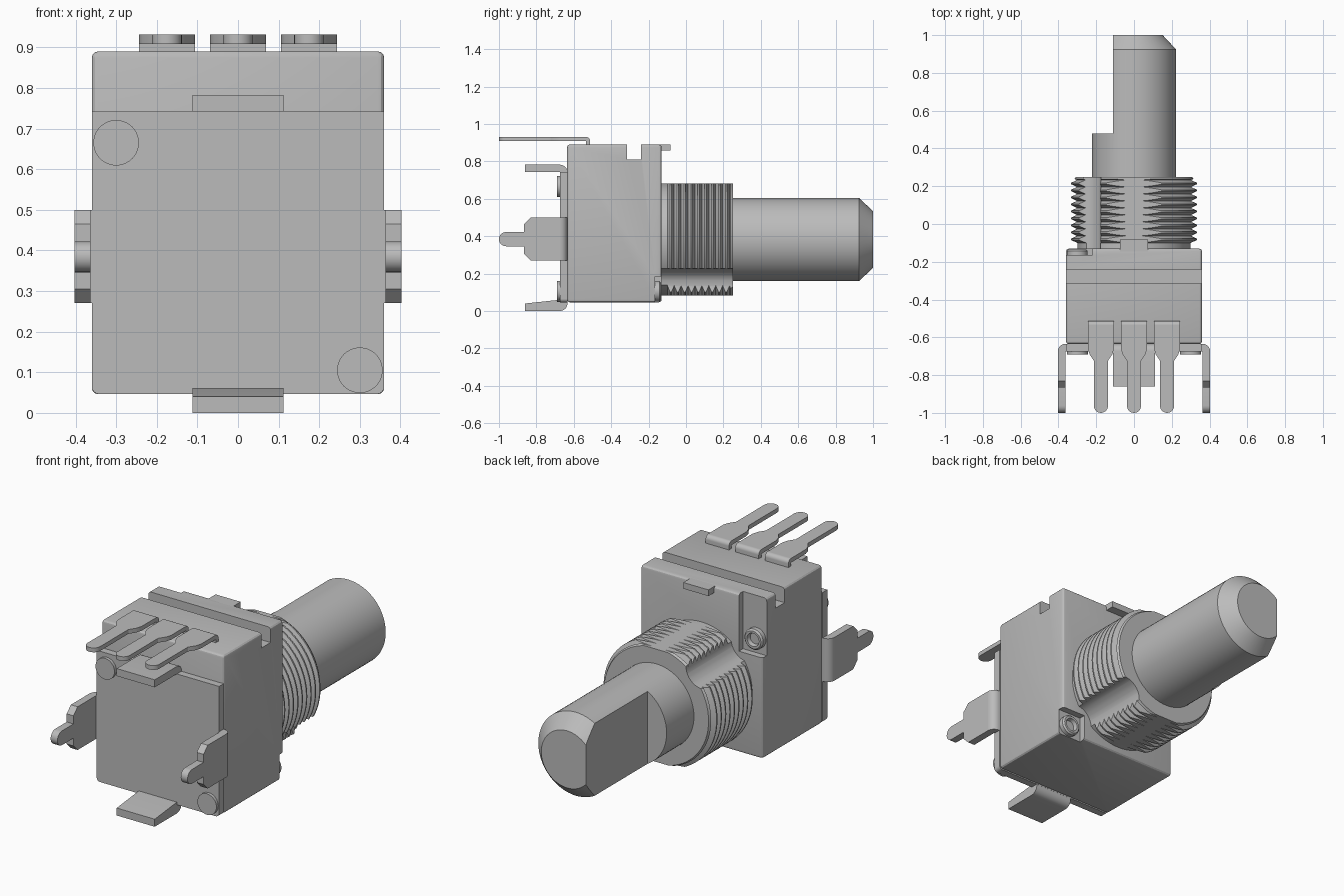
import bpy, bmesh, math
from mathutils import Matrix

AXIS_Z = 0.382      # height of the shaft axis
RIVETS = [(-0.3, 0.665), (0.3, 0.105)]

cube = bpy.data.objects.get("Cube")
if cube:
    bpy.data.objects.remove(cube, do_unlink=True)

grey = bpy.data.materials.new("plain grey")
grey.use_nodes = True
grey.diffuse_color = (0.5, 0.5, 0.5, 1)
for node in grey.node_tree.nodes:
    if node.type == 'BSDF_PRINCIPLED':
        node.inputs["Base Color"].default_value = (0.5, 0.5, 0.5, 1)


def finish(name, bm):
    bmesh.ops.recalc_face_normals(bm, faces=bm.faces)
    mesh = bpy.data.meshes.new(name)
    bm.to_mesh(mesh)
    bm.free()
    mesh.materials.append(grey)
    ob = bpy.data.objects.new(name, mesh)
    bpy.context.collection.objects.link(ob)
    return ob


def select(ob):
    bpy.ops.object.select_all(action='DESELECT')
    ob.select_set(True)
    bpy.context.view_layer.objects.active = ob


def smooth(ob):
    select(ob)
    bpy.ops.object.shade_smooth_by_angle(angle=math.radians(28))


def arc(cx, cy, r, start, end, steps=8):
    angles = [math.radians(start + (end - start) * i / steps) for i in range(steps + 1)]
    return [(cx + r * math.cos(a), cy + r * math.sin(a)) for a in angles]


def prism(name, outline, axis, lo, hi):
    """Extrude a 2D outline along x, y or z."""
    place = {'x': lambda p, d: (d, p[0], p[1]),
             'y': lambda p, d: (p[0], d, p[1]),
             'z': lambda p, d: (p[0], p[1], d)}[axis]
    bm = bmesh.new()
    ends = [[bm.verts.new(place(p, d)) for p in outline] for d in (lo, hi)]
    bm.faces.new(ends[0])
    bm.faces.new(ends[1])
    n = len(outline)
    for i in range(n):
        j = (i + 1) % n
        bm.faces.new((ends[0][i], ends[0][j], ends[1][j], ends[1][i]))
    return finish(name, bm)


def block(name, x, y, z):
    return prism(name, [(x[0], y[0]), (x[1], y[0]), (x[1], y[1]), (x[0], y[1])], 'z', *z)


def lathe(name, profile, x=0, z=AXIS_Z, steps=64):
    """Spin a (radius, y) profile, closed at the axis, around the y direction."""
    bm = bmesh.new()
    verts = [bm.verts.new((r, y, 0)) for r, y in profile]
    edges = [bm.edges.new(pair) for pair in zip(verts, verts[1:])]
    bmesh.ops.spin(bm, geom=verts + edges, cent=(0, 0, 0), axis=(0, 1, 0),
                   angle=math.tau, steps=steps, use_duplicate=False)
    bmesh.ops.remove_doubles(bm, verts=bm.verts, dist=0.0001)
    bmesh.ops.transform(bm, matrix=Matrix.Translation((x, 0, z)), verts=bm.verts)
    return finish(name, bm)


def bevel(ob, width):
    mod = ob.modifiers.new("soft edges", 'BEVEL')
    mod.width, mod.segments = width, 3
    select(ob)
    bpy.ops.object.modifier_apply(modifier=mod.name)


def cut(ob, cutters):
    for cutter in cutters:
        cutter.hide_render = True
        mod = ob.modifiers.new("cut", 'BOOLEAN')
        mod.operation, mod.solver, mod.object = 'DIFFERENCE', 'EXACT', cutter
        select(ob)
        bpy.ops.object.modifier_apply(modifier=mod.name)
        bpy.data.objects.remove(cutter, do_unlink=True)


# Housing with a top groove and two rivet pockets at the back
housing = block("housing", (-0.36, 0.36), (-0.636, -0.13), (0.046, 0.89))
bevel(housing, 0.016)
cut(housing, [
    block("groove_cutter", (-0.5, 0.5), (-0.315, -0.24), (0.81, 1)),
    block("upper_pocket_cutter", (-0.5, -0.22), (-0.165, 0), (0.585, 1)),
    block("lower_pocket_cutter", (0.22, 0.5), (-0.165, 0), (-0.1, 0.185)),
])
smooth(housing)

# Front cover plate with rounded lower corners
corner = 0.02
plate = ([(-0.36, 0.742)] + arc(-0.36 + corner, 0.046 + corner, corner, 180, 270)
         + arc(0.36 - corner, 0.046 + corner, corner, 270, 360) + [(0.36, 0.742)])
smooth(prism("cover_plate", plate, 'y', -0.674, -0.634))

# Rivet heads on the front, hollow rivet ends at the back
for label, (x, z) in zip(("upper", "lower"), RIVETS):
    smooth(lathe(label + "_rivet_head", [(0, -0.66), (0.056, -0.66), (0.056, -0.69), (0, -0.69)],
                 x, z, 40))
    smooth(lathe(label + "_rivet_end", [(0, -0.18), (0.055, -0.18), (0.055, -0.142), (0.047, -0.134),
                                        (0.035, -0.134), (0.03, -0.155), (0, -0.155)], x, z, 32))

# Bent tabs at the top and bottom of the plate
top_tab = [(-0.86, 0.742), (-0.86, 0.782)] + arc(-0.674, 0.742, 0.04, 90, 0)
bottom_tab = [(-0.86, 0.04), (-0.86, 0)] + arc(-0.674, 0.04, 0.04, -90, 0) + [(-0.636, 0.06), (-0.674, 0.06)]
smooth(prism("top_tab", top_tab, 'x', -0.112, 0.112))
smooth(prism("bottom_tab", bottom_tab, 'x', -0.112, 0.112))

# Side mounting legs with a rounded bend into the plate
leg = ([(-0.674, 0.27), (-0.674, 0.5), (-0.83, 0.5), (-0.865, 0.465), (-0.865, 0.422)]
       + arc(-0.962, 0.384, 0.038, 90, 270, 12) + [(-0.865, 0.346), (-0.865, 0.305), (-0.83, 0.27)])
for side, s in (("left", 1), ("right", -1)):
    smooth(prism(side + "_leg", leg, 'x', s * 0.363, s * 0.403))
    bend = [(0.34, -0.674)] + arc(0.363, -0.674, 0.04, 0, 90) + [(0.34, -0.634)]
    smooth(prism(side + "_leg_bend", [(s * x, y) for x, y in bend], 'z', 0.27, 0.5))

# Three terminal pins
for i, x in enumerate((-0.175, 0, 0.175)):
    half = [(0.069, -0.535), (0.069, -0.66), (0.06, -0.69), (0.037, -0.725)]
    outline = ([(x + a, y) for a, y in half] + arc(x, -0.963, 0.037, 0, -180, 12)
               + [(x - a, y) for a, y in reversed(half)])
    smooth(prism(f"pin_{i + 1}", outline, 'z', 0.908, 0.931))
    bend = [(-0.535, 0.931)] + arc(-0.535, 0.909, 0.022, 90, 0) + [(-0.513, 0.88), (-0.535, 0.88)]
    smooth(prism(f"pin_{i + 1}_bend", bend, 'x', x - 0.069, x + 0.069))

# Locating tab on the back
block("locating_tab", (-0.074, 0.074), (-0.15, -0.083), (0.857, 0.89))

# Threaded bushing: ridged lathe, flats above and below, two diagonal notches
ridges, pitch, first = 9, 0.037, -0.1
profile = [(0, -0.14), (0.3, -0.14), (0.3, first)]
for i in range(ridges):
    y = first + i * pitch
    profile += [(0.333, y + 0.4 * pitch), (0.333, y + 0.6 * pitch), (0.302, y + pitch)]
profile += [(0.315, 0.238), (0.308, 0.25), (0, 0.25)]
bushing = lathe("threaded_bushing", profile, steps=72)
cutters = [block("flat_cutter", (-0.5, 0.5), (-0.3, 0.5), (AXIS_Z + s * 0.3, AXIS_Z + s * 0.5))
           for s in (1, -1)]
for x, z in RIVETS:
    cutters.append(lathe("notch_cutter", [(0, -0.3), (0.095, -0.3), (0.095, 0.4), (0, 0.4)],
                         x * 0.9, AXIS_Z + (z - AXIS_Z) * 0.9, 32))
cut(bushing, cutters)
smooth(bushing)

# Shaft with chamfered end and a flat on one side
shaft = lathe("shaft", [(0, 0.2), (0.222, 0.2), (0.222, 0.925), (0.152, 1), (0, 1)])
cut(shaft, [block("shaft_flat_cutter", (-0.5, -0.11), (0.48, 1.2), (0, 1))])
smooth(shaft)
